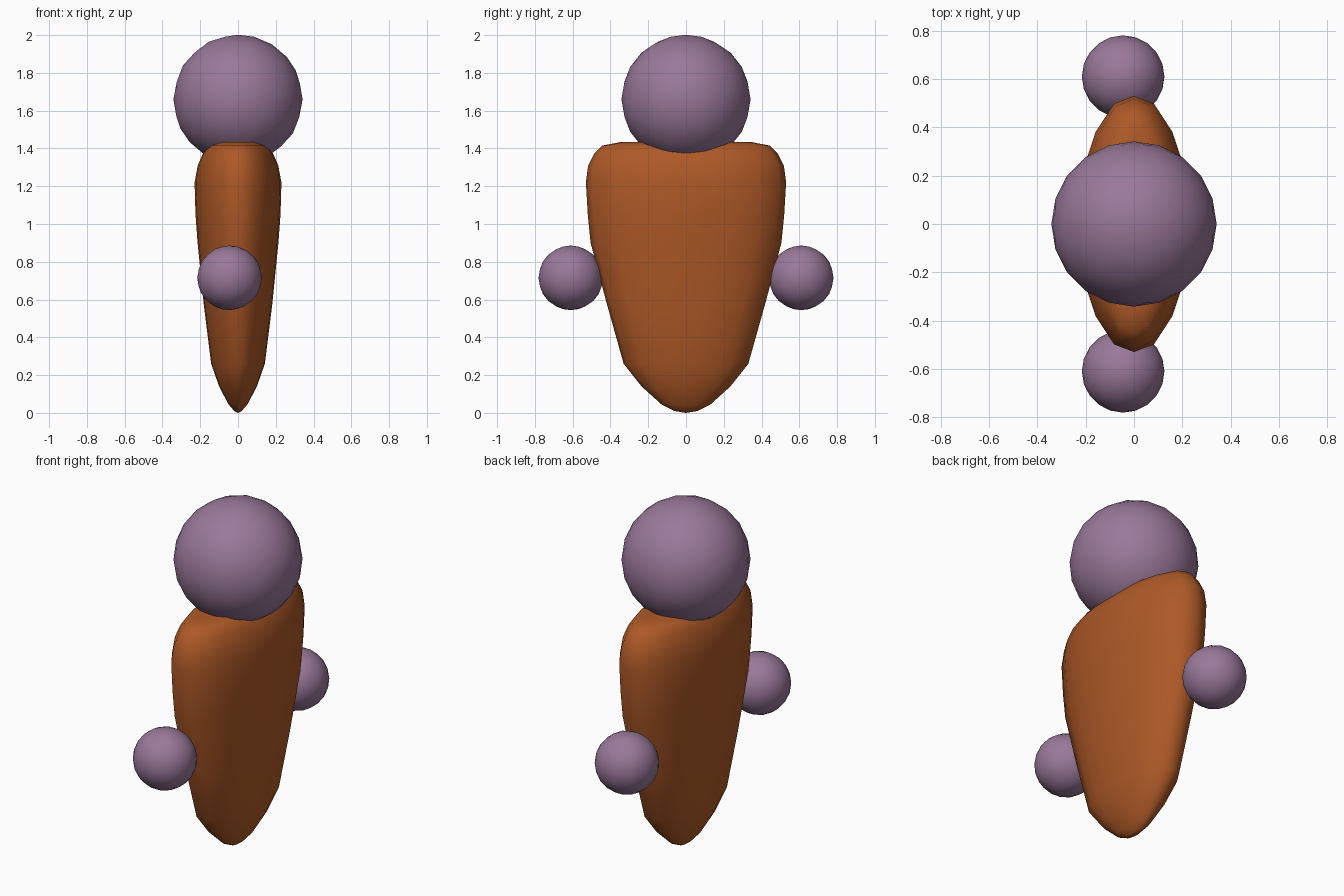
import bpy, bmesh, math

if "Cube" in bpy.data.objects:
    bpy.data.objects.remove(bpy.data.objects["Cube"])

def material(name, rgb):
    m = bpy.data.materials.new(name)
    m.diffuse_color = (*rgb, 1)
    m.use_nodes = True
    m.node_tree.nodes["Principled BSDF"].inputs["Base Color"].default_value = m.diffuse_color
    return m

purple = material("dusty_purple", (0.32, 0.19, 0.32))
orange = material("burnt_orange", (0.42, 0.10, 0.02))

def ball(name, location, radius):
    bpy.ops.mesh.primitive_ico_sphere_add(subdivisions=3, radius=radius, location=location)
    ob = bpy.context.object
    ob.name = name
    ob.data.materials.append(purple)
    bpy.ops.object.shade_smooth()

# Head and the two hands
ball("head", (0, 0, 1.66), 0.342)
ball("front_hand", (-0.045, -0.61, 0.715), 0.171)
ball("back_hand", (-0.045, 0.61, 0.715), 0.171)

# Body: lens-shaped cross-section (x, y fractions of the half widths), lofted upward
quarter = [(1, 0), (0.97, 0.25), (0.86, 0.5), (0.69, 0.72), (0.36, 0.94)]
section = quarter + [(0, 1)] + [(-x, y) for x, y in quarter[::-1]]
section += [(-x, -y) for x, y in section[1:-1]]
# height, half width in x, half width in y
levels = [(0.01, 0.02, 0.06), (0.045, 0.05, 0.13), (0.14, 0.10, 0.235),
          (0.26, 0.142, 0.33), (0.58, 0.182, 0.42), (0.90, 0.214, 0.505),
          (1.05, 0.225, 0.52), (1.22, 0.23, 0.53), (1.31, 0.213, 0.518),
          (1.375, 0.185, 0.485), (1.415, 0.155, 0.445), (1.433, 0.115, 0.35)]
bm = bmesh.new()
rings = [[bm.verts.new((x * a, y * b, z)) for x, y in section] for z, a, b in levels]
n = len(section)
for low, high in zip(rings, rings[1:]):
    for i in range(n):
        j = (i + 1) % n
        bm.faces.new((low[i], low[j], high[j], high[i]))
# Close the bottom tip and the slightly sunken top
for ring, z in ((rings[0], 0), (rings[-1], 1.41)):
    tip = bm.verts.new((0, 0, z))
    for i in range(n):
        bm.faces.new((ring[i], ring[(i + 1) % n], tip))
bmesh.ops.recalc_face_normals(bm, faces=bm.faces)
mesh = bpy.data.meshes.new("body")
bm.to_mesh(mesh)
bm.free()
mesh.materials.append(orange)
for p in mesh.polygons:
    p.use_smooth = True
bpy.context.collection.objects.link(bpy.data.objects.new("body", mesh))
